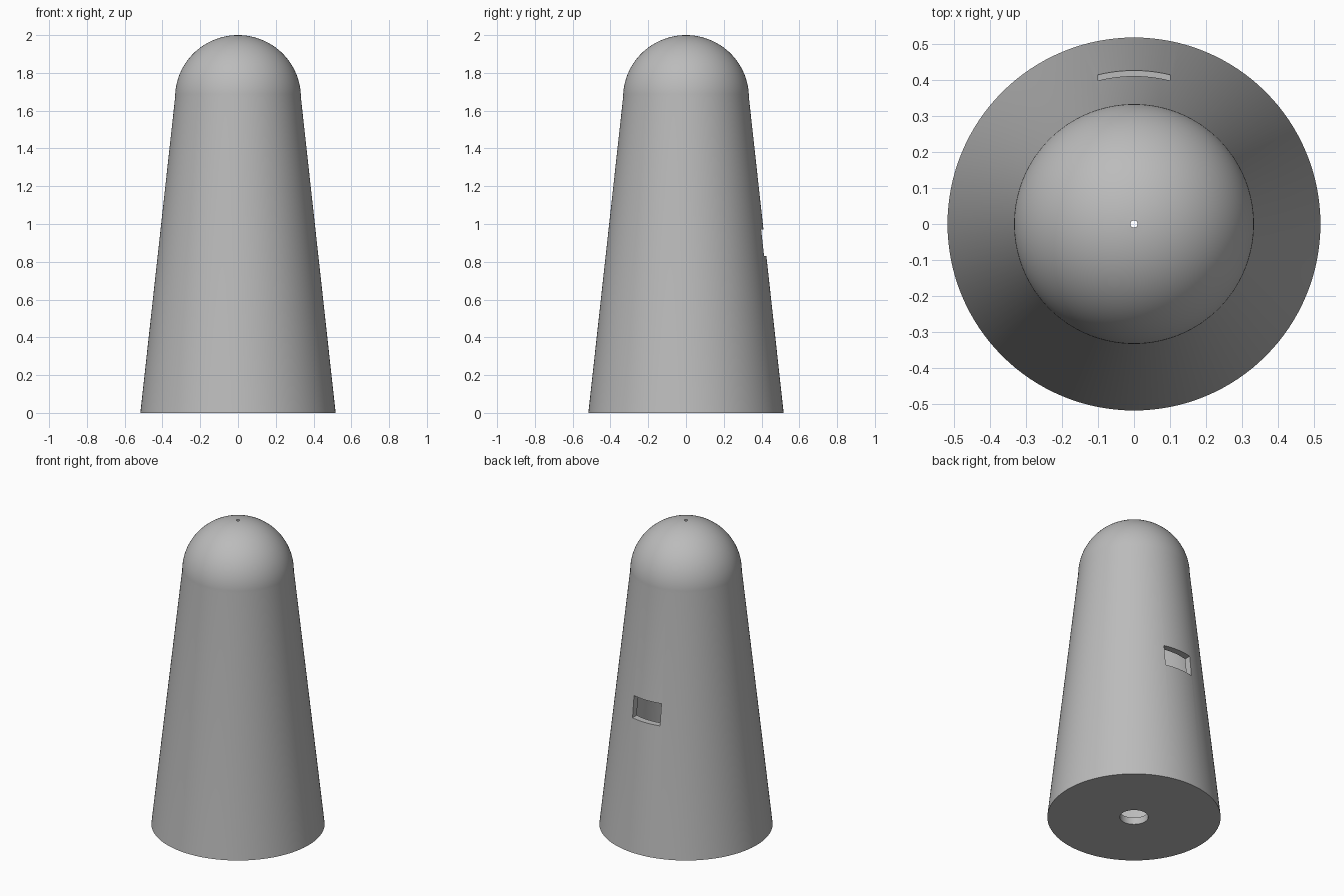
import bpy, bmesh, math
from mathutils import Matrix, Vector

if "Cube" in bpy.data.objects:
    bpy.data.objects.remove(bpy.data.objects["Cube"], do_unlink=True)

BASE_R, TOP_R, SHOULDER = 0.517, 0.333, 1.67
WALL, VENT_R, SOCKET_R = 0.045, 0.01, 0.085

grey = bpy.data.materials.new("plain_grey")
grey.use_nodes = True
colour = (0.5, 0.5, 0.5, 1)
grey.diffuse_color = colour
grey.node_tree.nodes["Principled BSDF"].inputs["Base Color"].default_value = colour


def make_object(name, bm):
    mesh = bpy.data.meshes.new(name)
    bmesh.ops.recalc_face_normals(bm, faces=bm.faces)
    bm.to_mesh(mesh)
    bm.free()
    mesh.materials.append(grey)
    obj = bpy.data.objects.new(name, mesh)
    bpy.context.collection.objects.link(obj)
    return obj


def dome_arc(radius, height, steps=28):
    """Quarter arc from the shoulder up to the rim of the vent hole."""
    end = math.acos(VENT_R / radius)
    return [(radius * math.cos(end * i / steps),
             SHOULDER + height * math.sin(end * i / steps)) for i in range(steps + 1)]


# Hollow tapered body with a domed top, a vent hole and a round base socket
outer = [(SOCKET_R, 0), (BASE_R, 0)] + dome_arc(TOP_R, 2 - SHOULDER)
inner = dome_arc(TOP_R - WALL, 2 - SHOULDER - WALL)[::-1]
inner += [(BASE_R - WALL, WALL), (SOCKET_R, WALL)]
profile = outer + inner

bm = bmesh.new()
ring = [bm.verts.new((r, 0, z)) for r, z in profile]
edges = [bm.edges.new((a, b)) for a, b in zip(ring, ring[1:] + ring[:1])]
bmesh.ops.spin(bm, geom=ring + edges, cent=(0, 0, 0), axis=(0, 0, 1),
               angle=math.tau, steps=128, use_merge=True)
bmesh.ops.remove_doubles(bm, verts=bm.verts, dist=1e-5)
shell = make_object("domed_shell", bm)

# Rectangular slot through the back wall
bm = bmesh.new()
bmesh.ops.create_cube(bm, size=1, matrix=Matrix.LocRotScale(
    Vector((0, 0.42, 0.9)), None, Vector((0.2, 0.24, 0.14))))
cutter = make_object("slot_cutter", bm)
cutter.hide_render = True

cut = shell.modifiers.new("back_slot", "BOOLEAN")
cut.operation, cut.solver, cut.object = "DIFFERENCE", "EXACT", cutter
bpy.ops.object.select_all(action="DESELECT")
shell.select_set(True)
bpy.context.view_layer.objects.active = shell
bpy.ops.object.modifier_apply(modifier=cut.name)
bpy.data.objects.remove(cutter, do_unlink=True)
bpy.ops.object.shade_smooth_by_angle(angle=math.radians(30))
